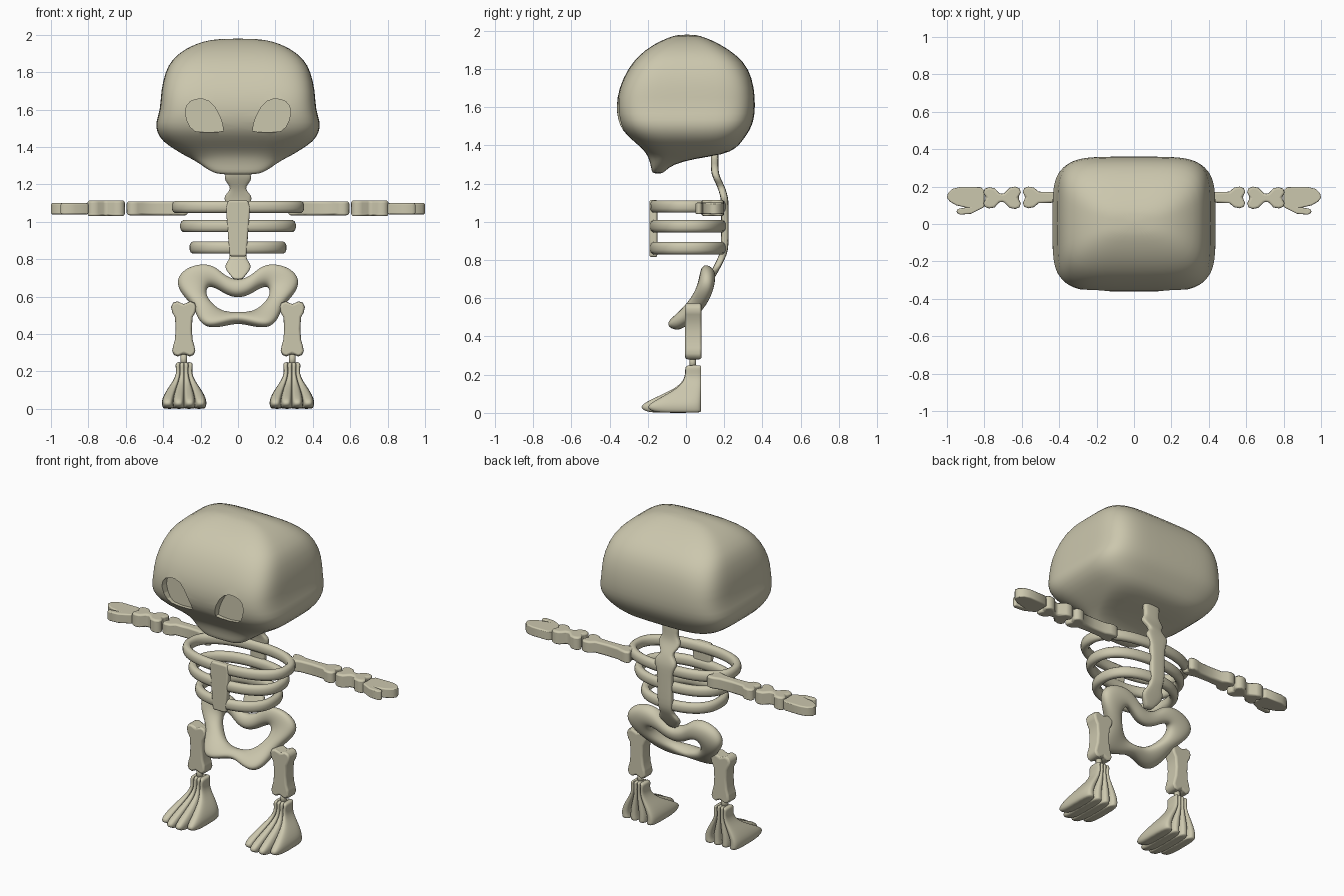
import bpy, bmesh
from math import sin, cos, pi, copysign
from mathutils import Vector

if "Cube" in bpy.data.objects:
    bpy.data.objects.remove(bpy.data.objects["Cube"])

BONE = bpy.data.materials.new("bone")
BONE.diffuse_color = (0.60, 0.57, 0.42, 1)
BONE.use_nodes = True
BONE.node_tree.nodes["Principled BSDF"].inputs["Base Color"].default_value = BONE.diffuse_color


def finish(name, bm, subsurf=0, bevel=0, mirror=False, smooth=True):
    bmesh.ops.recalc_face_normals(bm, faces=bm.faces)
    me = bpy.data.meshes.new(name)
    bm.to_mesh(me)
    bm.free()
    ob = bpy.data.objects.new(name, me)
    bpy.context.collection.objects.link(ob)
    me.materials.append(BONE)
    for p in me.polygons:
        p.use_smooth = smooth
    if bevel:
        m = ob.modifiers.new("bevel", 'BEVEL')
        m.width, m.segments, m.limit_method, m.angle_limit = bevel, 3, 'ANGLE', 0.9
        m.harden_normals = True
    if subsurf:
        m = ob.modifiers.new("subsurf", 'SUBSURF')
        m.levels = m.render_levels = subsurf
    if mirror:
        ob.modifiers.new("mirror", 'MIRROR').use_mirror_merge = False
    return ob


def add_loft(bm, rings, closed=False):
    vs = [[bm.verts.new(p) for p in r] for r in rings]
    n = len(vs[0])
    pairs = list(zip(vs, vs[1:])) + ([(vs[-1], vs[0])] if closed else [])
    for a, b in pairs:
        for i in range(n):
            j = (i + 1) % n
            bm.faces.new((a[i], a[j], b[j], b[i]))
    if not closed:
        bm.faces.new(vs[0][::-1])
        bm.faces.new(vs[-1])


def oval(a, b, e=2.0, n=16):
    """Superellipse outline."""
    pts = []
    for i in range(n):
        t = 2 * pi * (i + 0.5) / n
        c, s = cos(t), sin(t)
        pts.append((a * copysign(abs(c) ** (2 / e), c), b * copysign(abs(s) ** (2 / e), s)))
    return pts


def plate(name, pts, depth, to3d, bevel=0.015, mirror=False):
    """Extruded outline: to3d maps (u, v, depth) to space."""
    bm = bmesh.new()
    add_loft(bm, [[to3d(u, v, d) for u, v in pts] for d in depth])
    return finish(name, bm, bevel=bevel, mirror=mirror)


def long_bone(length, end1, shaft, end2):
    """Outline of a bone with knobbed ends, lying along u."""
    L = length
    half = [(0, end1 * .5), (.008, end1 * .85), (.03, end1), (.06, end1 * .9),
            (.09, shaft * 1.1), (L * .5, shaft), (L - .085, shaft * 1.1),
            (L - .06, end2 * .9), (L - .03, end2), (L - .008, end2 * .85), (L, end2 * .5)]
    return [(.015, 0)] + half + [(L - .015, 0)] + [(u, -v) for u, v in reversed(half)]


# skull: rings of z, half width, front y, back y, squareness
bm = bmesh.new()
rows = [(1.252, .09, -.17, -.125, 3), (1.265, .14, -.18, -.11, 3), (1.30, .19, -.185, -.07, 3),
        (1.33, .235, -.195, .04, 3.2), (1.352, .28, -.205, .20, 3.6), (1.385, .335, -.23, .265, 4),
        (1.43, .405, -.285, .30, 4.2), (1.48, .435, -.335, .335, 4.4), (1.53, .442, -.355, .355, 4.6),
        (1.60, .415, -.367, .363, 5), (1.70, .413, -.352, .358, 5), (1.80, .39, -.305, .33, 4.5),
        (1.87, .355, -.25, .27, 4.2), (1.93, .275, -.17, .18, 4), (1.965, .19, -.09, .10, 3.5),
        (1.98, .10, -.04, .05, 3)]
add_loft(bm, [[(x, y + (f + k) / 2, z) for x, y in oval(w, (k - f) / 2, e, 40)]
              for z, w, f, k, e in rows])
skull = finish("skull", bm, subsurf=1)

# eye sockets, cut as shallow recesses
eye = [(.078, 1.487), (.085, 1.53), (.10, 1.57), (.125, 1.615), (.155, 1.645), (.19, 1.657),
       (.225, 1.655), (.255, 1.643), (.275, 1.62), (.282, 1.585), (.272, 1.54), (.255, 1.507),
       (.23, 1.485), (.17, 1.477), (.11, 1.48)]
cutter_bm = bmesh.new()
for s in (-1, 1):
    add_loft(cutter_bm, [[(s * x, d, z) for x, z in eye] for d in (-.6, -.305)])
cutter = finish("eye_cutter", cutter_bm, smooth=False)
cutter.hide_render = True
cutter.hide_set(True)
cut = skull.modifiers.new("eyes", 'BOOLEAN')
cut.operation, cut.solver, cut.object = 'DIFFERENCE', 'EXACT', cutter

# spine: y, z, half width
bm = bmesh.new()
spine = [(.15, 1.37, .05), (.15, 1.33, .06), (.15, 1.28, .045), (.153, 1.25, .075), (.165, 1.22, .072),
         (.18, 1.19, .042), (.19, 1.165, .045), (.197, 1.14, .076), (.203, 1.11, .074),
         (.203, 1.07, .05), (.203, .95, .05), (.203, .87, .05), (.195, .83, .045), (.18, .80, .045),
         (.168, .775, .07), (.152, .745, .07), (.135, .715, .04), (.12, .69, .025)]
add_loft(bm, [[(x, y + dy, z) for x, dy in oval(w, .02, 4, 12)] for y, z, w in spine])
finish("spine", bm, subsurf=1)

# three rib hoops
for i, (z, w) in enumerate([(1.08, .355), (.977, .31), (.862, .26)]):
    bm = bmesh.new()
    rings = []
    for u, v in oval(1, 1, 2.3, 56):
        d = Vector((u, v, 0)).normalized()
        rings.append([Vector((u * (w - .025), .01 + v * .175, z)) + d * a + Vector((0, 0, b))
                      for a, b in oval(.025, .033, 2.4, 12)])
    add_loft(bm, rings, closed=True)
    finish("rib_%d" % (i + 1), bm)

# breastbone
plate("breastbone", [(-.045, .815), (.045, .815), (.065, 1.08), (.052, 1.115), (-.052, 1.115), (-.065, 1.08)],
      (-.192, -.15), lambda u, v, d: (u, d, v), .012)

# pelvis: outer and inner edge points of the tilted butterfly hoop
edge = [(0, .68, 0, .595), (.07, .708, .06, .612), (.115, .755, .10, .638), (.18, .778, .14, .657),
        (.28, .757, .16, .652), (.342, .69, .168, .625), (.305, .615, .158, .59), (.24, .555, .135, .56),
        (.225, .495, .105, .535), (.18, .435, .07, .52), (.09, .443, .035, .513), (0, .47, 0, .51)]
edge += [(-a, b, -c, d) for a, b, c, d in edge[-2:0:-1]]
bm = bmesh.new()
rings = []
depth_at = lambda z: .12 - 2.2 * (.74 - z) * abs(.74 - z)
normal = Vector((0, -.79, .4))
for ox, oz, ix, iz in edge:
    o, i = Vector((ox, depth_at(oz), oz)), Vector((ix, depth_at(iz), iz))
    rings.append([(o + i) / 2 + (o - i) / 2 * a + normal * b for a, b in oval(1, .052, 2.4, 10)])
add_loft(bm, rings, closed=True)
finish("pelvis", bm, subsurf=2)

# arms
plate("upper_arm", long_bone(.33, .045, .028, .058), (1.035, 1.11),
      lambda u, v, d: (.265 + u, .142 + v, d), .014, True)
plate("forearm", long_bone(.20, .06, .022, .057), (1.03, 1.115),
      lambda u, v, d: (.605 + u, .14 + v, d), .014, True)
hand = [(.80, .09), (.80, .18), (.82, .197), (.93, .198), (.97, .188), (.995, .165), (1.0, .14),
        (.985, .12), (.95, .10), (.90, .088), (.945, .08), (.95, .062), (.93, .05), (.87, .055)]
plate("hand", hand, (1.04, 1.10), lambda u, v, d: (u, v, d), .012, True)

# legs
plate("thigh", long_bone(.295, .062, .043, .068), (-.005, .082),
      lambda u, v, d: (.29 + v, d, .28 + u), .014, True)
bm = bmesh.new()
add_loft(bm, [[(.29 + x, .035 + y, z) for x, y in oval(.018, .018, 2, 12)] for z in (.23, .30)])
finish("knee_pin", bm, mirror=True)

# feet: four fanned toe bones rising to the ankle; rows of z, half width, front y
bm = bmesh.new()
rows = [(0, .105, -.17), (.008, .114, -.215), (.03, .118, -.245), (.055, .115, -.215), (.09, .098, -.14),
        (.125, .075, -.065), (.155, .055, -.025), (.19, .040, -.005), (.225, .045, -.005),
        (.243, .045, -.003), (.25, .035, .01)]
for u in (-.75, -.25, .25, .75):
    rings = []
    for z, w, f in rows:
        f += .035 * (abs(u) > .5) * max(0, min(1, -f / .2))
        rings.append([(.288 + u * w + x, (f + .08) / 2 + y, z)
                      for x, y in oval(.27 * w, (.08 - f) / 2, 3.2, 20)])
    add_loft(bm, rings)
finish("foot", bm, subsurf=1, mirror=True)
